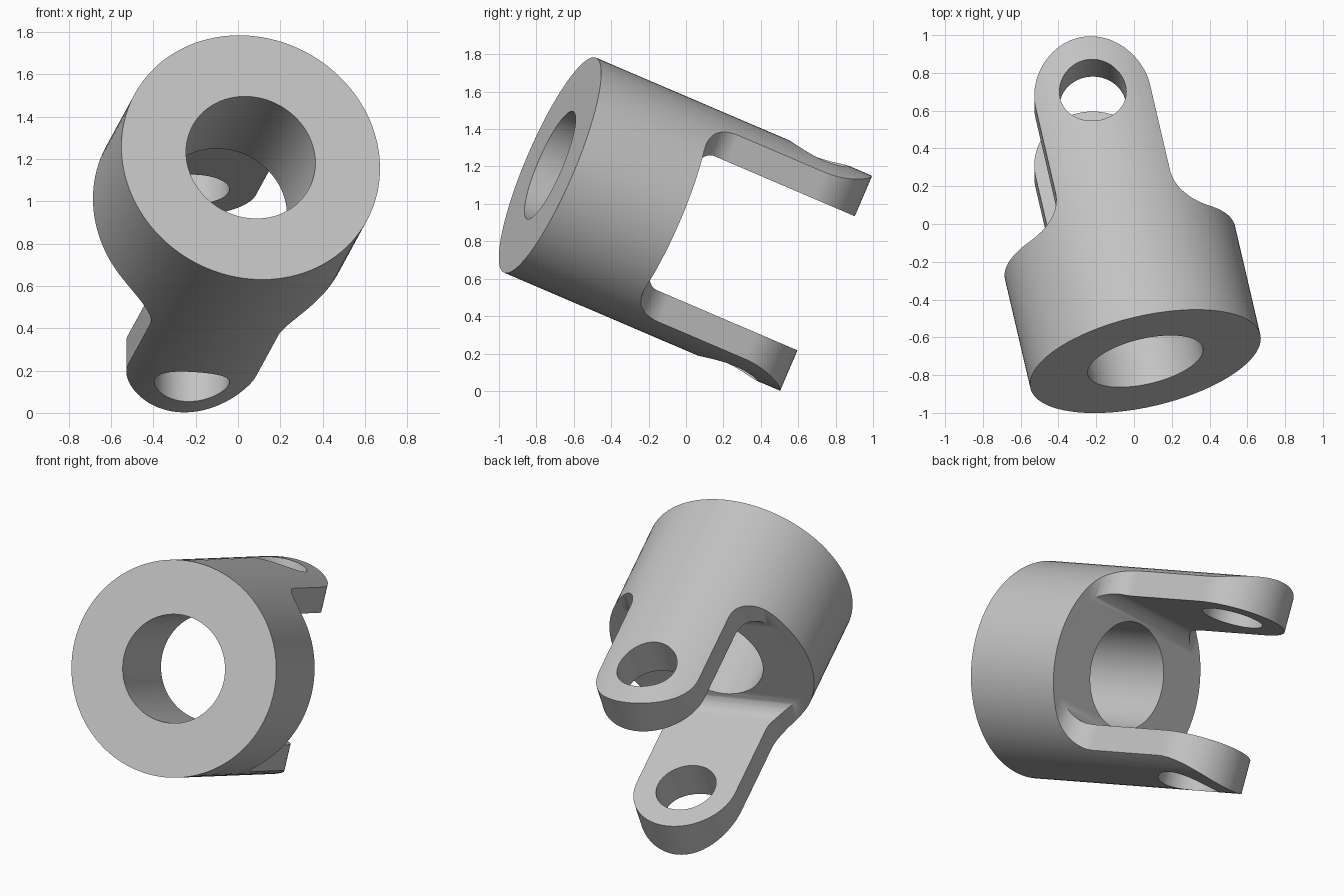
import bpy, bmesh
from math import sin, cos, pi
from mathutils import Matrix, Vector

if "Cube" in bpy.data.objects:
    bpy.data.objects.remove(bpy.data.objects["Cube"])

# Local frame: X runs along the yoke, Y across the arms, Z through the pin holes
RADIUS, BORE, PIN = 0.625, 0.3125, 0.177
RING, PIN_AT, ARM = 0.64, 1.325, 0.31
GAP, SIDE_FILLET, INNER_FILLET = 0.39, 0.18, 0.10
AXES = ("X", "Y", "Z")


def arc(cx, cy, r, start, end, n=16):
    steps = [start + (end - start) * i / n for i in range(n + 1)]
    return [(cx + r * cos(t), cy + r * sin(t)) for t in steps]


def prism(name, points, axis, low, high):
    """Extrude a closed 2D profile along one local axis."""
    bm = bmesh.new()

    def place(p, d):
        co = list(p)
        co.insert(AXES.index(axis), d)
        return bm.verts.new(co)

    face = bm.faces.new([place(p, low) for p in points])
    result = bmesh.ops.extrude_face_region(bm, geom=[face])
    step = Vector([high - low if a == axis else 0 for a in AXES])
    verts = [g for g in result["geom"] if isinstance(g, bmesh.types.BMVert)]
    bmesh.ops.translate(bm, verts=verts, vec=step)
    bmesh.ops.recalc_face_normals(bm, faces=bm.faces)
    mesh = bpy.data.meshes.new(name)
    bm.to_mesh(mesh)
    bm.free()
    obj = bpy.data.objects.new(name, mesh)
    bpy.context.collection.objects.link(obj)
    return obj


def circle(r, cx=0, n=128):
    return arc(cx, 0, r, 0, 2 * pi, n)[:-1]


def mirrored(half):
    """Close a half profile by reflecting it across the long axis."""
    return half + [(x, -y) for x, y in reversed(half) if abs(y) > 1e-5]


# Plan outline: wide ring, filleted shoulders, rounded arm ends
plan = [(-0.1, 0.8), (RING, 0.8)]
plan += arc(RING + SIDE_FILLET, ARM + SIDE_FILLET, SIDE_FILLET, pi, 1.5 * pi)
plan += arc(PIN_AT, 0, ARM, pi / 2, 0, 32)

# Slot outline between the arms, with filleted inner corners
slot = [(2, GAP)]
slot += arc(RING + INNER_FILLET, GAP - INNER_FILLET, INNER_FILLET, pi / 2, pi)

yoke = prism("yoke", circle(RADIUS), "X", 0, 1.8)
cutters = [
    (prism("plan_cutter", mirrored(plan), "Z", -1, 1), "INTERSECT"),
    (prism("slot_cutter", mirrored(slot), "Y", -1, 1), "DIFFERENCE"),
    (prism("bore_cutter", circle(BORE), "X", -0.2, 1.9), "DIFFERENCE"),
    (prism("pin_hole_cutter", circle(PIN, PIN_AT, 96), "Z", -1, 1), "DIFFERENCE"),
]
for cutter, operation in cutters:
    cutter.hide_render = True
    mod = yoke.modifiers.new(cutter.name, "BOOLEAN")
    mod.object, mod.operation, mod.solver = cutter, operation, "EXACT"

# Bake the cuts and discard the cutters
bpy.context.view_layer.update()
graph = bpy.context.evaluated_depsgraph_get()
baked = bpy.data.meshes.new_from_object(yoke.evaluated_get(graph))
yoke.modifiers.clear()
yoke.data = baked
for cutter, _ in cutters:
    bpy.data.objects.remove(cutter)

# Tilt the yoke into its resting pose
along = Vector((-0.21, 0.90, -0.385)).normalized()
pin = Vector((0, 0.385, 0.90)).normalized()
across = pin.cross(along)
turn = Matrix((along, across, pin)).transposed().to_4x4()
baked.transform(Matrix.Translation((0.06, -0.727, 1.207)) @ turn)

# Single grey finish
grey = bpy.data.materials.new("light grey metal")
grey.use_nodes = True
colour = (0.55, 0.55, 0.55, 1)
grey.diffuse_color = colour
grey.node_tree.nodes["Principled BSDF"].inputs["Base Color"].default_value = colour
baked.materials.clear()
baked.materials.append(grey)

bpy.ops.object.select_all(action="DESELECT")
yoke.select_set(True)
bpy.context.view_layer.objects.active = yoke
bpy.ops.object.shade_smooth_by_angle(angle=pi / 6)
